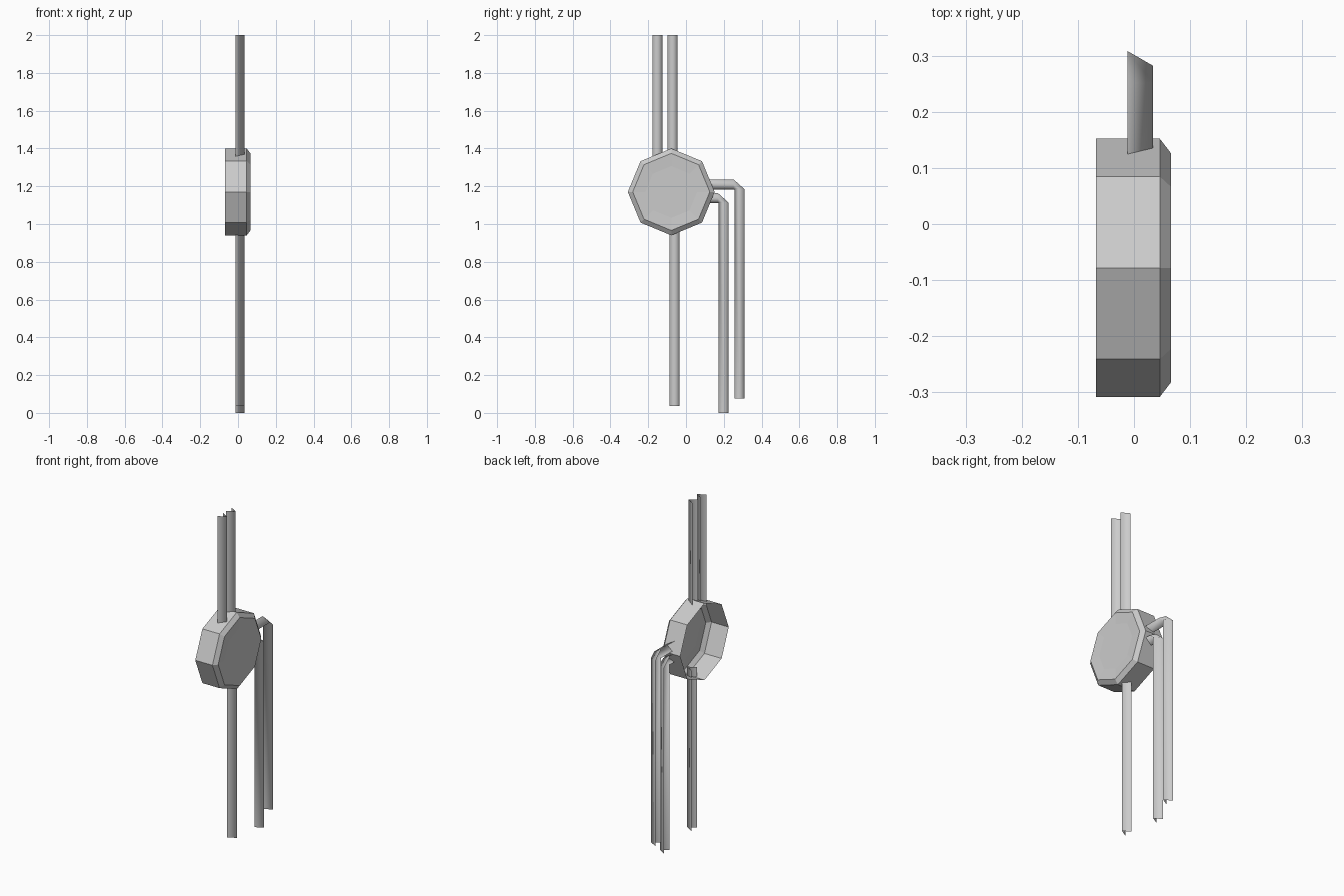
import bpy
from math import sin, cos, pi

if "Cube" in bpy.data.objects:
    bpy.data.objects.remove(bpy.data.objects["Cube"])

H = 0.0265                      # half width of a conduit
X_EDGE, X_RIDGE = -0.012, 0.034  # open back edges and front ridge of a conduit
BOX_Y, BOX_Z = -0.078, 1.17


def add_mesh(name, verts, faces, smooth=False):
    mesh = bpy.data.meshes.new(name)
    mesh.from_pydata(verts, [], faces)
    for p in mesh.polygons:
        p.use_smooth = smooth
    mesh.update()
    obj = bpy.data.objects.new(name, mesh)
    bpy.context.collection.objects.link(obj)
    return obj


def conduit(name, stations):
    """Sweep an open V channel; each station is (y, z, travel_y, travel_z)."""
    verts, faces = [], []
    for y, z, dy, dz in stations:
        sy, sz = -dz, dy
        for x, t in ((X_EDGE, -H), (X_RIDGE, 0), (X_EDGE, H)):
            verts.append((x, y + sy * t, z + sz * t))
    for i in range(len(stations) - 1):
        for j in range(2):
            a = i * 3 + j
            faces.append((a, a + 3, a + 4, a + 1))
    return add_mesh(name, verts, faces, smooth=True)


# Octagonal junction box: open back, chamfered front, shallow centre panel
rings = [(-0.068, 0.23), (0.046, 0.23), (0.066, 0.204), (0.062, 0.137)]
verts, faces = [], []
for x, r in rings:
    for k in range(8):
        a = k * pi / 4
        verts.append((x, BOX_Y + r * cos(a), BOX_Z + r * sin(a)))
for i in range(len(rings) - 1):
    for k in range(8):
        n = (k + 1) % 8
        faces.append((i * 8 + k, i * 8 + n, i * 8 + 8 + n, i * 8 + 8 + k))
faces.append(tuple(range(24, 32)))
add_mesh("junction_box", verts, faces)

# Straight conduits above and below the box
for name, y, z0, z1 in (("upper_conduit_outer", -0.152, 1.33, 2.0),
                        ("upper_conduit_inner", -0.071, 1.35, 2.0),
                        ("lower_conduit", -0.06, 0.037, 1.0)):
    conduit(name, [(y, z1, 0, -1), (y, z0, 0, -1)])

# Side conduits: leave the box sideways, then elbow downwards
for name, y, z, bottom in (("side_conduit_outer", 0.282, 1.21, 0.077),
                           ("side_conduit_inner", 0.199, 1.138, 0.0)):
    conduit(name, [(0.10, z, 1, 0), (y - H - 0.004, z, 1, 0),
                   (y, z - H + 0.002, 0, -1), (y, bottom, 0, -1)])
